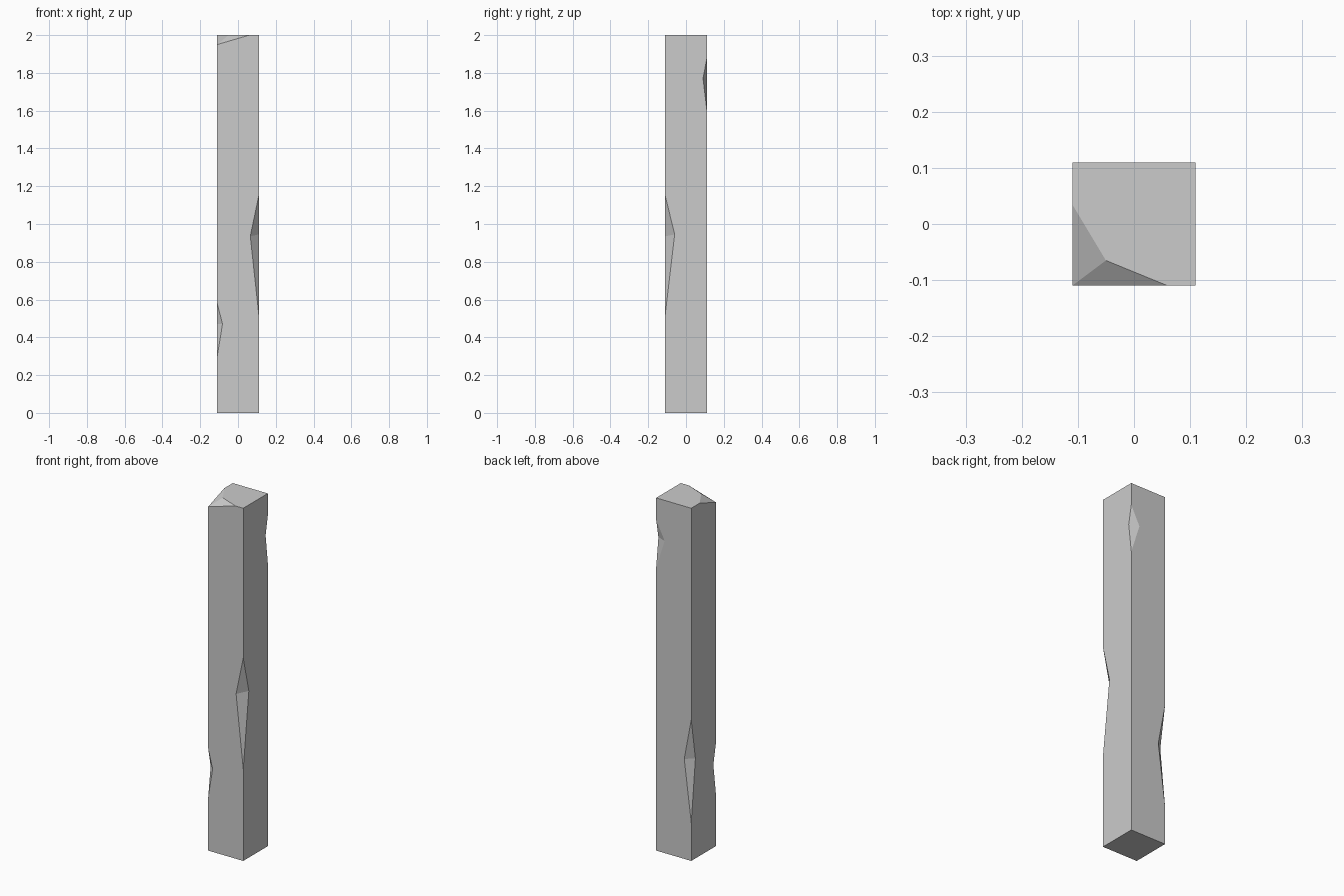
import bpy, bmesh
from mathutils import Vector

if "Cube" in bpy.data.objects:
    bpy.data.objects.remove(bpy.data.objects["Cube"])

H = 0.11  # half width of the post


def make_object(name, bm):
    bmesh.ops.recalc_face_normals(bm, faces=bm.faces[:])
    mesh = bpy.data.meshes.new(name)
    bm.to_mesh(mesh)
    bm.free()
    obj = bpy.data.objects.new(name, mesh)
    bpy.context.collection.objects.link(obj)
    return obj


def add_cutter(bm, points, faces, centre, grow=1.5):
    # growing about a point on the cut keeps its planes and clears the post's sides
    verts = [bm.verts.new(centre + (Vector(p) - centre) * grow) for p in points]
    for f in faces:
        bm.faces.new([verts[i] for i in f])


def edge_chip(bm, sx, sy, bottom, top, mid_x, mid_y, dx, dy):
    # notch across one upright edge: dx, dy are its widths on the two sides
    x, y = sx * H, sy * H
    a, b = Vector((x - sx * dx, y, mid_x)), Vector((x, y - sy * dy, mid_y))
    add_cutter(bm, [(x, y, bottom), (x, y, top), a, b],
               [(0, 1, 2), (0, 1, 3), (0, 2, 3), (1, 2, 3)], (a + b) / 2)


# square post
bm = bmesh.new()
bmesh.ops.create_cube(bm, size=1)
for v in bm.verts:
    v.co = (v.co.x * 2 * H, v.co.y * 2 * H, (v.co.z + 0.5) * 2)
post = make_object("stone_post", bm)

# chips along the upright edges
bm = bmesh.new()
edge_chip(bm, 1, -1, 0.52, 1.15, 0.935, 0.945, 0.045, 0.05)
edge_chip(bm, -1, -1, 0.30, 0.58, 0.47, 0.47, 0.028, 0.022)
edge_chip(bm, -1, 1, 0.216, 0.80, 0.567, 0.567, 0.044, 0.037)
edge_chip(bm, 1, 1, 1.605, 1.875, 1.77, 1.77, 0.053, 0.02)

# broken top corner
inner, low = Vector((-0.05, -0.065, 2)), Vector((-H, -H, 1.95))
add_cutter(bm, [(-H, -H, 2), (-H, 0.035, 2), inner, (0.06, -H, 2), low],
           [(0, 1, 2), (0, 2, 3), (0, 4, 1), (0, 3, 4), (1, 4, 2), (2, 4, 3)],
           (inner + low) / 2)
cutter = make_object("chip_cutter", bm)

# cut the chips out and keep the result
mod = post.modifiers.new("chips", 'BOOLEAN')
mod.operation, mod.solver, mod.object = 'DIFFERENCE', 'EXACT', cutter
graph = bpy.context.evaluated_depsgraph_get()
post.data = bpy.data.meshes.new_from_object(post.evaluated_get(graph))
post.modifiers.clear()
bpy.data.objects.remove(cutter)
